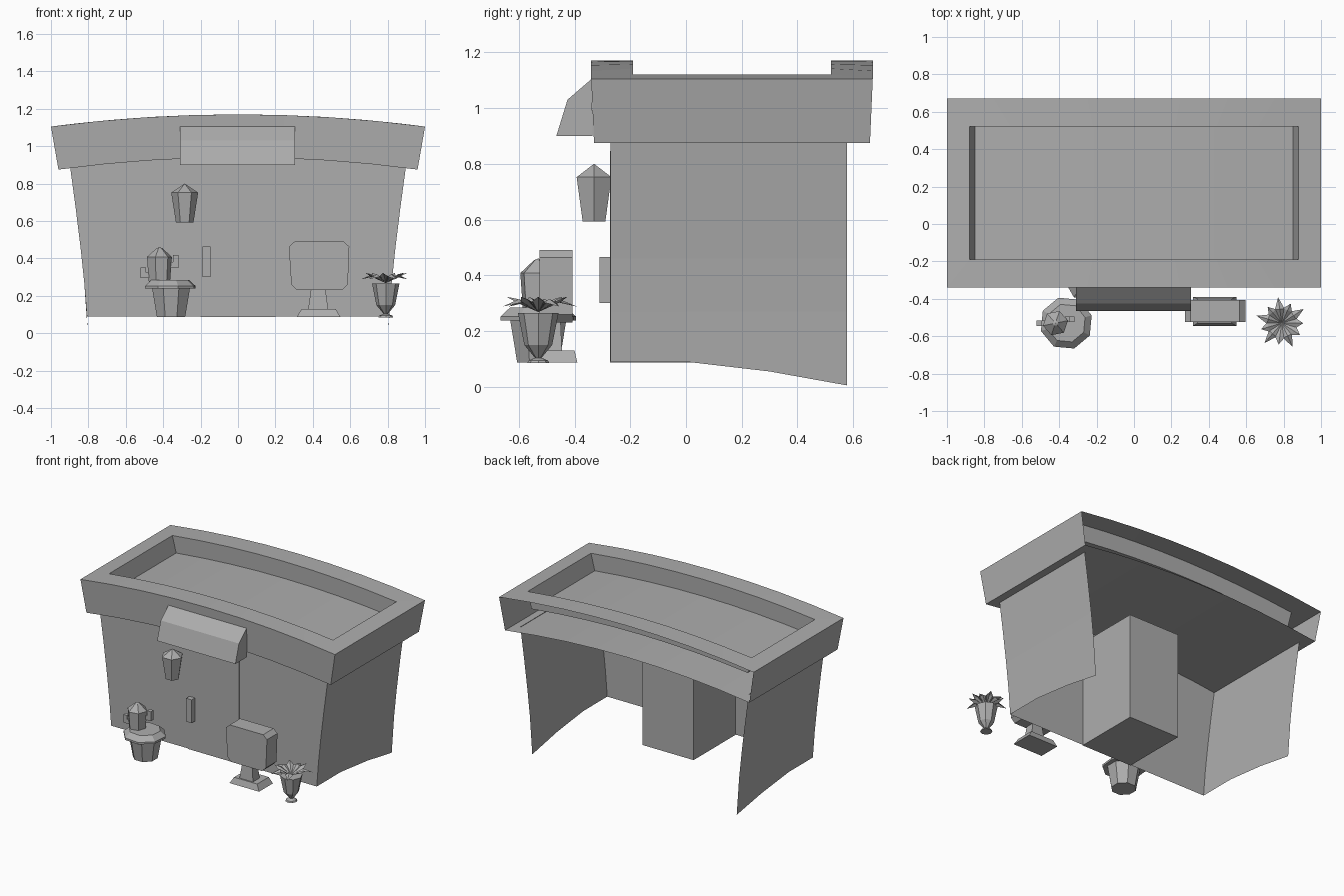
import bpy, bmesh, math
from mathutils import Vector

if "Cube" in bpy.data.objects:
    bpy.data.objects.remove(bpy.data.objects["Cube"], do_unlink=True)

GREY = (0.42, 0.42, 0.42, 1)
grey = bpy.data.materials.new("plain grey")
grey.use_nodes = True
grey.diffuse_color = GREY
grey.node_tree.nodes["Principled BSDF"].inputs["Base Color"].default_value = GREY


def build(name, polys):
    """Make a flat shaded object from polygons given as point lists."""
    bm = bmesh.new()
    for poly in polys:
        bm.faces.new([bm.verts.new(p) for p in poly])
    bmesh.ops.remove_doubles(bm, verts=bm.verts, dist=0.0002)
    bmesh.ops.recalc_face_normals(bm, faces=bm.faces)
    mesh = bpy.data.meshes.new(name)
    bm.to_mesh(mesh)
    bm.free()
    mesh.materials.append(grey)
    obj = bpy.data.objects.new(name, mesh)
    bpy.context.scene.collection.objects.link(obj)
    return obj


def strip(a, b):
    """Quads between two equally long rows of points."""
    return [[a[i], a[i + 1], b[i + 1], b[i]] for i in range(len(a) - 1)]


def loft(name, rings):
    """Closed solid through a stack of rings."""
    polys = [rings[0], rings[-1]]
    polys = [p for p in polys if (Vector(p[0]) - Vector(p[2])).length > 0.001]
    for a, b in zip(rings, rings[1:]):
        polys += strip(a + a[:1], b + b[:1])
    return build(name, polys)


def lathe(name, cx, cy, sides, profile, phase=0.0):
    angles = [phase + math.tau * i / sides for i in range(sides)]
    return loft(name, [[(cx + r * math.cos(a), cy + r * math.sin(a), z)
                        for a in angles] for r, z in profile])


def frustum(name, low, high, z0, z1):
    """Block between two (x0, x1, y0, y1) rectangles."""
    def rect(r, z):
        return [(r[0], r[2], z), (r[1], r[2], z), (r[1], r[3], z), (r[0], r[3], z)]
    return loft(name, [rect(low, z0), rect(high, z1)])


def box(name, x0, x1, y0, y1, z0, z1):
    return frustum(name, (x0, x1, y0, y1), (x0, x1, y0, y1), z0, z1)


# Arched hollow roof: band on three sides, sunken deck, open rear
STEPS = 8


def arch(x):
    return 1.17 - 0.065 * x * x


def row(sx, y, dz=0.0):
    ts = [-1 + 2 * i / STEPS for i in range(STEPS + 1)]
    return [(sx * t, y, arch(sx * t) + dz) for t in ts]


def lower(y):
    return [(0.96 * x, y, z - 0.23) for x, y, z in row(1, y)]


front_out, back_out = row(1, -0.34), row(1, 0.67)
front_in, back_in = row(0.88, -0.19), row(0.88, 0.52)
front_deck, back_deck = row(0.85, -0.19, -0.12), row(0.85, 0.52, -0.12)
front_low, back_low = lower(-0.33), lower(0.66)
roof = []
for a, b in ((front_low, front_out), (front_out, front_in), (front_in, front_deck),
             (front_deck, back_deck), (back_deck, back_in), (back_in, back_out),
             (front_low, back_low)):
    roof += strip(a, b)
for e in (0, -1):
    for f0, b0, f1, b1 in ((front_low, back_low, front_out, back_out),
                           (front_out, back_out, front_in, back_in),
                           (front_in, back_in, front_deck, back_deck)):
        roof.append([f0[e], b0[e], b1[e], f1[e]])
build("arched_roof", roof)

# Flared walls, open at the rear
FLARE = [(0.0, 0.803), (0.09, 0.808), (0.27, 0.822), (0.46, 0.842),
         (0.67, 0.868), (0.885, 0.897)]


def half_width(z):
    for (z0, x0), (z1, x1) in zip(FLARE, FLARE[1:]):
        if z <= z1:
            return x0 + (x1 - x0) * (z - z0) / (z1 - z0)
    return FLARE[-1][1]


FRONT = -0.27
edge = [(half_width(z), FRONT, z) for z, _ in FLARE[1:]]
top = [(0.897 * (1 - i / 4), FRONT, 0.94 - 0.055 * (1 - i / 4) ** 2) for i in range(1, 8)]
build("front_wall", [edge + top + [(-x, y, z) for x, y, z in reversed(edge)]])

for side, word in ((1, "left"), (-1, "right")):
    columns = []
    for y, foot in ((FRONT, 0.09), (0.0, 0.09), (0.3, 0.055), (0.578, 0.005)):
        heights = [foot] + [z for z, _ in FLARE[2:]]
        columns.append([(side * half_width(z), y, z) for z in heights])
    build(word + "_wall", [q for a, b in zip(columns, columns[1:]) for q in strip(a, b)])

# Entrance lobby, door handle and awning
box("entrance_lobby", -0.2, 0.2, -0.273, 0.2, 0.088, 0.845)
box("door_handle", -0.19, -0.147, -0.31, -0.27, 0.3, 0.465)
awning_profile = [(-0.335, 0.9), (-0.465, 0.9), (-0.425, 1.03), (-0.338, 1.105)]
loft("awning", [[(x, y, z) for y, z in awning_profile] for x in (-0.31, 0.305)])

# Wall lantern
lathe("wall_lantern", -0.285, -0.33, 6, [(0.047, 0.593), (0.072, 0.752), (0, 0.8)])

# Sign block on a stand
cut = 0.03
outline = [(0.285 + cut, 0.23), (0.587 - cut, 0.23), (0.587, 0.26), (0.595, 0.463),
           (0.595 - cut, 0.49), (0.272 + cut, 0.49), (0.272, 0.463), (0.285, 0.26)]
loft("sign_block", [[(x, y, z) for x, z in outline] for y in (-0.525, -0.407)])
frustum("sign_neck", (0.375, 0.482, -0.52, -0.445), (0.39, 0.468, -0.51, -0.45), 0.128, 0.235)
frustum("sign_base", (0.315, 0.547, -0.545, -0.39), (0.34, 0.522, -0.53, -0.4), 0.088, 0.13)

# Cactus in a broad-rimmed pot
lathe("cactus_pot", -0.358, -0.53, 8, [(0.082, 0.088), (0.11, 0.245)], math.pi / 8)
lathe("cactus_pot_rim", -0.362, -0.53, 8, [(0.142, 0.238), (0.142, 0.252), (0.105, 0.285)], 0.3)
lathe("cactus_body", -0.42, -0.53, 6, [(0.058, 0.275), (0.068, 0.408), (0.015, 0.455), (0, 0.46)], 0.2)
box("cactus_right_arm", -0.52, -0.465, -0.545, -0.515, 0.295, 0.325)
box("cactus_right_arm_tip", -0.52, -0.492, -0.545, -0.515, 0.325, 0.352)
box("cactus_left_arm", -0.37, -0.317, -0.525, -0.495, 0.35, 0.38)
box("cactus_left_arm_tip", -0.347, -0.317, -0.525, -0.495, 0.38, 0.417)

# Spiky plant in a footed urn
PX, PY = 0.79, -0.53
lathe("urn", PX, PY, 8, [(0.04, 0.085), (0.035, 0.094), (0.012, 0.104), (0.05, 0.15), (0.073, 0.265)])
leaves = []
COUNT = 11
for i in range(COUNT):
    a = math.tau * i / COUNT
    out = Vector((math.cos(a), math.sin(a), 0))
    across = Vector((-out.y, out.x, 0)) * 0.026
    root = Vector((PX, PY, 0.268))
    mid = root + out * 0.075 + Vector((0, 0, 0.035))
    tip = root + out * (0.14 if i % 2 else 0.115) + Vector((0, 0, 0.02 if i % 2 else 0.055))
    ridge = mid + Vector((0, 0, 0.012))
    for s in (1, -1):
        leaves += [[root, mid + across * s, ridge], [ridge, mid + across * s, tip]]
build("spiky_leaves", leaves)
